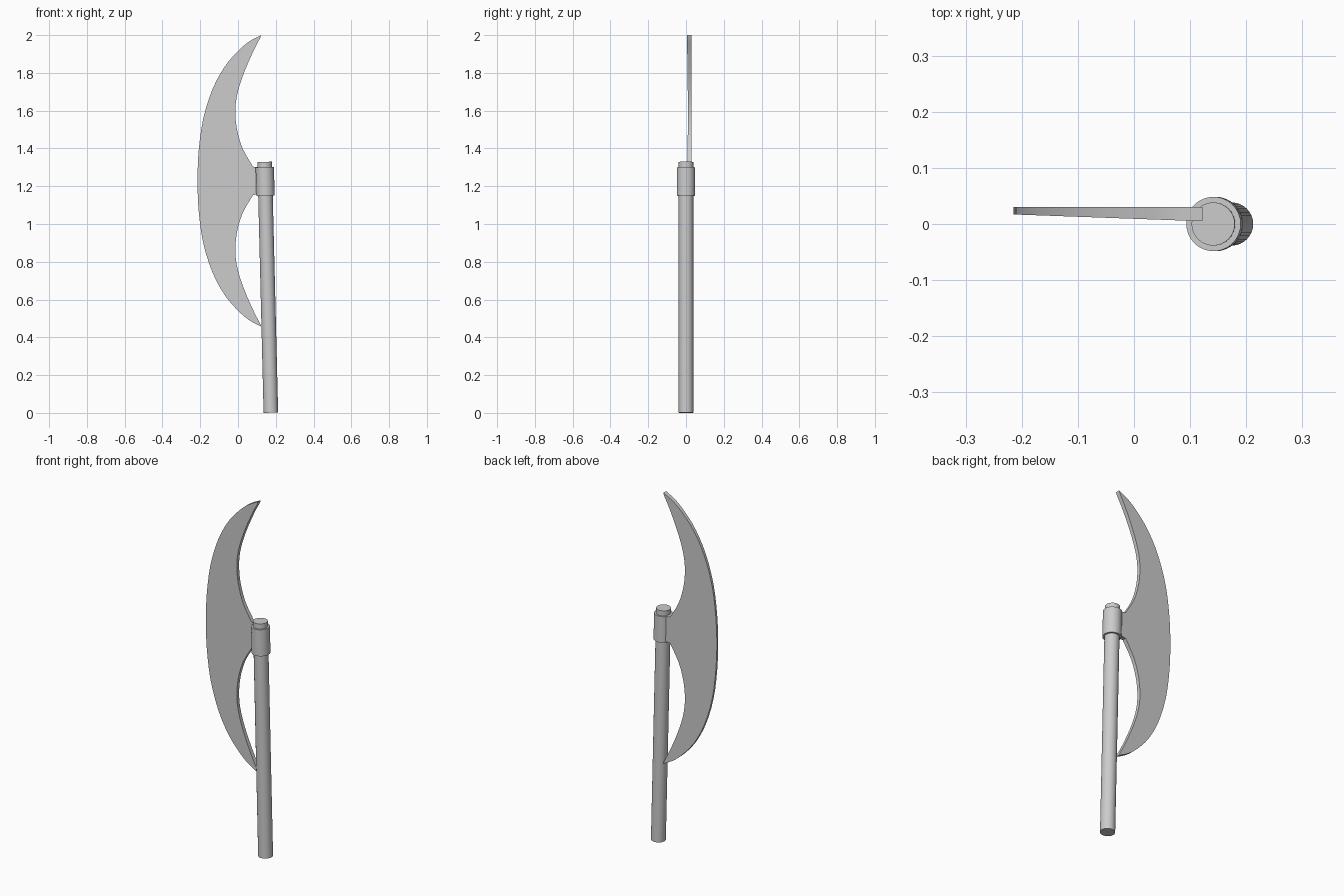
import bpy, bmesh
from mathutils import Vector

if "Cube" in bpy.data.objects:
    bpy.data.objects.remove(bpy.data.objects["Cube"])

MID_Z = 1.2285  # the blade is mirrored about this height


def smooth_path(points, steps=3):
    """Catmull-Rom curve through the given (x, z) points."""
    p = [Vector(q) for q in points]
    p = [2 * p[0] - p[1]] + p + [2 * p[-1] - p[-2]]
    out = []
    for a, b, c, d in zip(p, p[1:], p[2:], p[3:]):
        for i in range(steps):
            t = i / steps
            out.append(0.5 * (2 * b + (c - a) * t + (2 * a - 5 * b + 4 * c - d) * t * t
                              + (3 * b - a - 3 * c + d) * t ** 3))
    return out + [p[-2]]


def axis_point(z):
    """Point on the slightly leaning handle axis."""
    return Vector((0.174 - 0.033 * z / 1.33, 0, z))


def rod(name, radius, z0, z1):
    a, b = axis_point(z0), axis_point(z1)
    bpy.ops.mesh.primitive_cylinder_add(vertices=32, radius=radius, depth=(b - a).length,
                                        location=(a + b) / 2)
    ob = bpy.context.object
    ob.name = name
    ob.rotation_euler = (b - a).to_track_quat('Z', 'Y').to_euler()
    bpy.ops.object.shade_smooth_by_angle()


# Handle and the collar that holds the blade
rod("handle", 0.0385, 0.001, 1.329)
rod("collar", 0.0485, 1.15, 1.30)

# Crescent blade: upper half, outer and inner edges from middle to tip
# (heights relative to MID_Z, same number of points on both edges)
outer = smooth_path([(-0.215, 0), (-0.209, 0.15), (-0.185, 0.325), (-0.135, 0.485),
                     (-0.07, 0.605), (0.0, 0.687), (0.06, 0.738), (0.122, 0.7715)])
inner = smooth_path([(0.08, 0.075), (0.025, 0.17), (-0.006, 0.275), (-0.014, 0.38),
                     (0.0, 0.475), (0.035, 0.58), (0.083, 0.69), (0.118, 0.757)])
outer = [outer[0]] + outer
inner = [Vector((0.12, 0.07))] + inner
outer[1] = Vector((-0.2145, 0.06))


def mirrored(edge):
    return [Vector((p.x, -p.y)) for p in reversed(edge)] + edge


# Flat back, front face sloping so the blade thins toward the cutting edge
bm = bmesh.new()


def column(o, i):
    def pair(p):
        front = bm.verts.new((p.x, 0.0093 - 0.036 * p.x, MID_Z + p.y))
        back = bm.verts.new((p.x, 0.03, MID_Z + p.y))
        return front, back
    (of, ob), (nf, nb) = pair(o), pair(i)
    return of, nf, nb, ob


# Drop the doubled middle point of the outer edge by starting off-centre
outer[0] = Vector((-0.215, 0.02))
cols = [column(o, i) for o, i in zip(mirrored(outer), mirrored(inner))]
for a, b in zip(cols, cols[1:]):
    for k in range(4):
        m = (k + 1) % 4
        bm.faces.new((a[k], a[m], b[m], b[k]))
bm.faces.new(cols[0])
bm.faces.new(cols[-1])
bmesh.ops.recalc_face_normals(bm, faces=bm.faces)
mesh = bpy.data.meshes.new("blade")
bm.to_mesh(mesh)
bm.free()
blade = bpy.data.objects.new("blade", mesh)
bpy.context.collection.objects.link(blade)
bpy.ops.object.select_all(action='DESELECT')
blade.select_set(True)
bpy.context.view_layer.objects.active = blade
bpy.ops.object.shade_smooth_by_angle()
